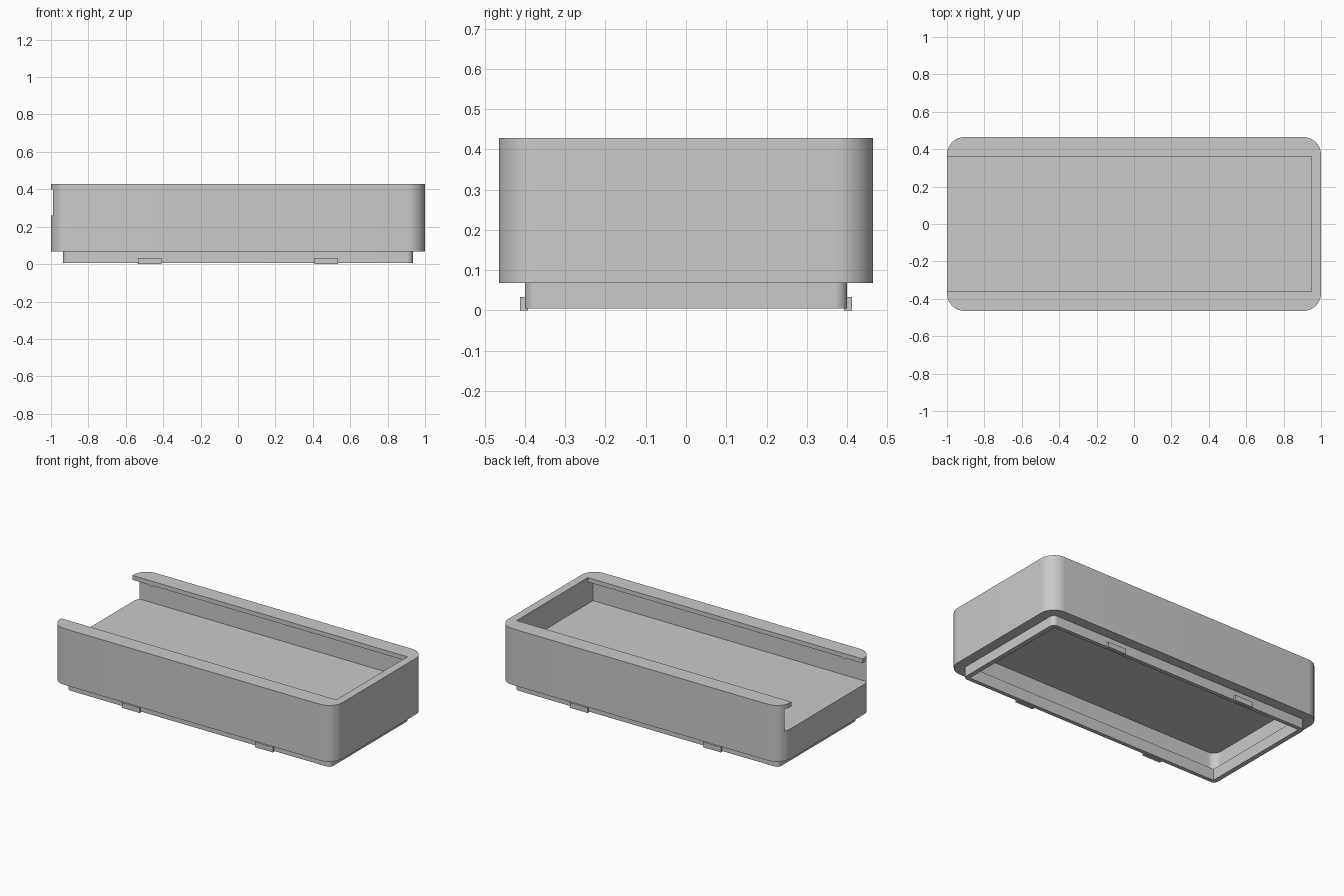
import bpy
import bmesh
import math

old = bpy.data.objects.get("Cube")
if old:
    bpy.data.objects.remove(old, do_unlink=True)

grey = bpy.data.materials.new("matte grey")
grey.use_nodes = True
GREY = (0.59, 0.59, 0.59, 1)
grey.diffuse_color = GREY
grey.node_tree.nodes["Principled BSDF"].inputs["Base Color"].default_value = GREY


def extrude(name, points, direction):
    """Solid made by sweeping a closed outline along a vector."""
    bm = bmesh.new()
    face = bm.faces.new([bm.verts.new(p) for p in points])
    swept = bmesh.ops.extrude_face_region(bm, geom=[face])
    verts = [v for v in swept["geom"] if isinstance(v, bmesh.types.BMVert)]
    bmesh.ops.translate(bm, verts=verts, vec=direction)
    bmesh.ops.recalc_face_normals(bm, faces=bm.faces)
    mesh = bpy.data.meshes.new(name)
    bm.to_mesh(mesh)
    bm.free()
    mesh.materials.append(grey)
    ob = bpy.data.objects.new(name, mesh)
    bpy.context.collection.objects.link(ob)
    return ob


def rounded_block(name, hx, hy, r, z0, z1, steps=12):
    """Upright block with rounded vertical corners."""
    pts = []
    for i, (sx, sy) in enumerate([(1, 1), (-1, 1), (-1, -1), (1, -1)]):
        for k in range(steps + 1):
            a = math.radians(90) * (i + k / steps)
            pts.append((sx * (hx - r) + r * math.cos(a),
                        sy * (hy - r) + r * math.sin(a), z0))
    return extrude(name, pts, (0, 0, z1 - z0))


def box(name, x0, x1, y0, y1, z0, z1):
    pts = [(x0, y0, z0), (x1, y0, z0), (x1, y1, z0), (x0, y1, z0)]
    return extrude(name, pts, (0, 0, z1 - z0))


def cut(ob, cutter):
    cutter.hide_render = True
    mod = ob.modifiers.new("cut", 'BOOLEAN')
    mod.operation = 'DIFFERENCE'
    mod.solver = 'EXACT'
    mod.object = cutter
    bpy.context.view_layer.objects.active = ob
    bpy.ops.object.modifier_apply(modifier=mod.name)
    bpy.data.objects.remove(cutter, do_unlink=True)


def smooth(ob):
    bpy.ops.object.select_all(action='DESELECT')
    ob.select_set(True)
    bpy.context.view_layer.objects.active = ob
    bpy.ops.object.shade_smooth_by_angle(angle=math.radians(30))


FLOOR, LIP, TOP, BASE = 0.26, 0.40, 0.428, 0.068
INNER_X, WIDE, NARROW = 0.948, 0.414, 0.36
LEDGE, CEILING = 0.078, 0.204

# Tray body with rounded corners
body = rounded_block("tray_body", 1.0, 0.465, 0.095, BASE, TOP)

# T-shaped channel, open at one end, leaving an overhanging lip on both sides
half = [(WIDE, FLOOR), (WIDE, LIP), (NARROW, LIP), (NARROW, TOP + 0.1)]
outline = half + [(-y, z) for y, z in reversed(half)]
cut(body, extrude("channel_cutter", [(-1.2, y, z) for y, z in outline],
                  (1.2 + INNER_X, 0, 0)))

# Hollow underside: a wide chamber above a thin ledge with a square opening
cut(body, rounded_block("chamber_cutter", INNER_X, WIDE, 0.05, LEDGE, CEILING))
cut(body, box("opening_cutter", -0.905, 0.905, -0.375, 0.375, 0, 0.12))
smooth(body)

# Plug-in rim below the body
rim = rounded_block("base_rim", 0.935, 0.40, 0.03, 0.005, BASE)
cut(rim, box("rim_cutter", -0.905, 0.905, -0.375, 0.375, -0.1, 0.2))
smooth(rim)

for side, s in (("front", -1), ("back", 1)):
    # Snap clips on the long sides of the rim
    for end, x in (("right", -0.472), ("left", 0.472)):
        y0, y1 = sorted((s * 0.392, s * 0.412))
        box(f"{side}_{end}_clip", x - 0.063, x + 0.063, y0, y1, 0, 0.033)
    # Small catch under each lip near the open end
    catch = [(-0.89, s * NARROW, LIP), (-0.87, s * NARROW, LIP - 0.01),
             (-0.85, s * NARROW, LIP)]
    extrude(f"{side}_lip_catch", catch, (0, s * (WIDE - NARROW), 0))
